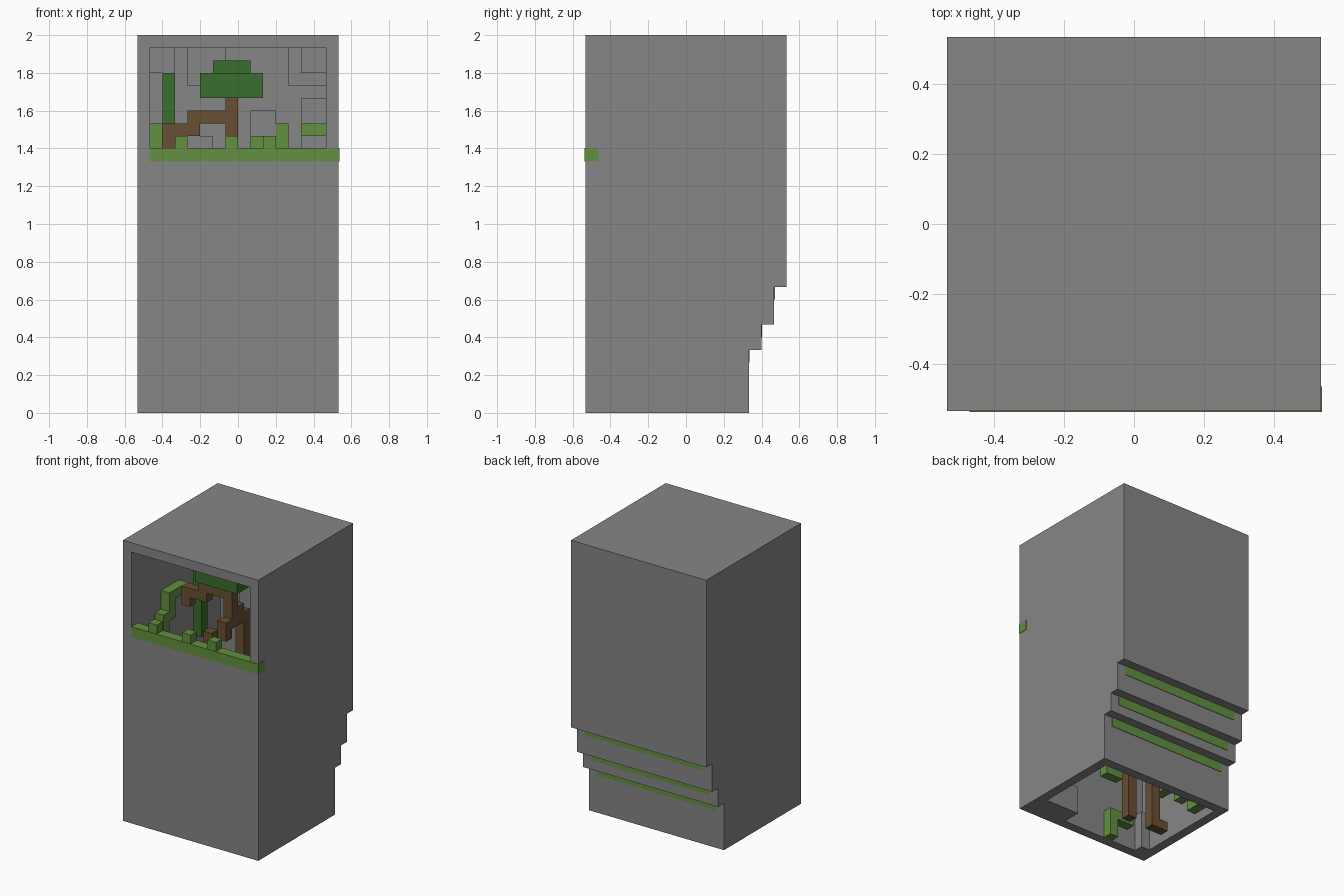
import bpy, bmesh

cube = bpy.data.objects.get("Cube")
if cube:
    bpy.data.objects.remove(cube, do_unlink=True)

U = 2 / 30  # one block


def pos(i, j, k):
    return ((i - 8) * U, (j - 8) * U, k * U)


def material(name, rgb):
    m = bpy.data.materials.new(name)
    m.use_nodes = True
    m.diffuse_color = (*rgb, 1)
    bsdf = m.node_tree.nodes["Principled BSDF"]
    bsdf.inputs["Base Color"].default_value = (*rgb, 1)
    bsdf.inputs["Roughness"].default_value = 0.9
    return m


STONE = material("stone gray", (0.24, 0.24, 0.24))
MOSS = material("moss green", (0.125, 0.28, 0.05))
LEAF = material("leaf green", (0.042, 0.155, 0.026))
BARK = material("bark brown", (0.14, 0.08, 0.034))


def finish(bm, name, mat):
    bmesh.ops.recalc_face_normals(bm, faces=bm.faces)
    mesh = bpy.data.meshes.new(name)
    bm.to_mesh(mesh)
    bm.free()
    mesh.materials.append(mat)
    ob = bpy.data.objects.new(name, mesh)
    bpy.context.scene.collection.objects.link(ob)
    return ob


def prism(name, profile, i0, i1, mat):
    """Extrude a side profile of (depth, height) points across the width."""
    bm = bmesh.new()
    face = bm.faces.new([bm.verts.new(pos(i0, j, k)) for j, k in profile])
    ext = bmesh.ops.extrude_face_region(bm, geom=[face])["geom"]
    moved = [v for v in ext if isinstance(v, bmesh.types.BMVert)]
    bmesh.ops.translate(bm, verts=moved, vec=((i1 - i0) * U, 0, 0))
    return finish(bm, name, mat)


def blocks(name, mat, boxes, grow=0.0):
    """Join boxes given as width, depth and height ranges in blocks."""
    bm = bmesh.new()
    for i0, i1, j0, j1, k0, k1 in boxes:
        lo, hi = pos(i0, j0, k0), pos(i1, j1, k1)
        verts = bmesh.ops.create_cube(bm, size=1)["verts"]
        for v in verts:
            v.co = [hi[a] + grow if v.co[a] > 0 else lo[a] - grow for a in range(3)]
    return finish(bm, name, mat)


# Hollow stone pillar, stepped at the back, open below and at the front window
steps = [(13, 5), (14, 7), (15, 10)]


def stair(shift):
    pts, low = [], None
    for j, k in steps:
        pts += [(j - shift, k), (j + 1 - shift, k)]
    return pts


outer = [(0, 0), (13, 0)] + stair(0) + [(16, 30), (0, 30)]
inner = [(1, -1), (12, -1)] + stair(1) + [(15, 29), (-1, 29), (-1, 21), (1, 21)]
pillar = prism("stone_pillar", outer, 0, 16, STONE)
cutter = prism("hollow_cutter", inner, 1, 15, STONE)
mod = pillar.modifiers.new("hollow", "BOOLEAN")
mod.operation = "DIFFERENCE"
mod.solver = "EXACT"
mod.object = cutter
bpy.context.view_layer.objects.active = pillar
bpy.ops.object.modifier_apply(modifier=mod.name)
bpy.data.objects.remove(cutter, do_unlink=True)

# Rough stone lumps on the inner walls
blocks("inner_stones", STONE, [
    (1, 3, 14, 15, 27, 29), (4, 7, 14, 15, 26, 29), (12, 15, 14, 15, 26, 29),
    (13, 15, 13, 14, 27, 29), (13, 15, 14, 15, 15, 25), (9, 11, 14, 15, 16, 24),
    (4, 6, 14, 15, 14, 22), (11, 15, 1, 3, 0, 3), (1, 2, 1, 2, 0, 4),
])

# Moss on the window sill and under each step at the back
blocks("sill_moss", MOSS, [(1, 16, 0, 1, 20, 21)], 0.003)
blocks("sill_moss_tufts", MOSS, [(i, i + 1, 0, 1, 21, 22) for i in (3, 7, 10)])
blocks("step_moss", MOSS, [(1, 15, j - 0.05, j + 0.05, k - 1, k) for j, k in steps])

# Moss climbing the inner walls
blocks("wall_moss", MOSS, [
    (1, 2, 6, 8, 22, 23), (1, 2, 5, 6, 20, 23), (1, 2, 4, 5, 19, 21),
    (9, 10, 13, 14, 20, 22), (11, 12, 14, 15, 20, 23), (13, 15, 13, 14, 22, 23),
    (3, 6, 1, 2, 2, 3), (5, 6, 1, 2, 0, 2), (12, 14, 10, 11, 0, 1),
    (1, 2, 4, 6, 5, 6), (1, 2, 7, 8, 3, 4), (1, 2, 9, 11, 1, 2),
])

# Tree trunk with a side branch and stepped roots
blocks("tree_trunk", BARK, [
    (7, 8, 7, 8, 20, 25), (7, 8, 6, 7, 19, 21), (6, 7, 5, 6, 18, 20),
    (6, 7, 5, 6, 0, 18), (7, 8, 8, 9, 20, 22), (7, 8, 9, 10, 3, 21),
])
blocks("tree_branch", BARK, [
    (4, 7, 7, 8, 23, 24), (3, 5, 7, 8, 22, 23), (2, 3, 7, 8, 21, 23),
])
blocks("tree_root", BARK, [
    (2, 4, 5, 6, 0, 1), (3, 4, 5, 6, 1, 7), (4, 6, 5, 6, 6, 7),
])

# Leaf crown and hanging vine
blocks("leaf_crown", LEAF, [(5, 10, 5, 10, 25, 27), (6, 9, 6, 9, 27, 28)])
blocks("hanging_vine", LEAF, [(2, 3, 9, 10, 17, 27)])
